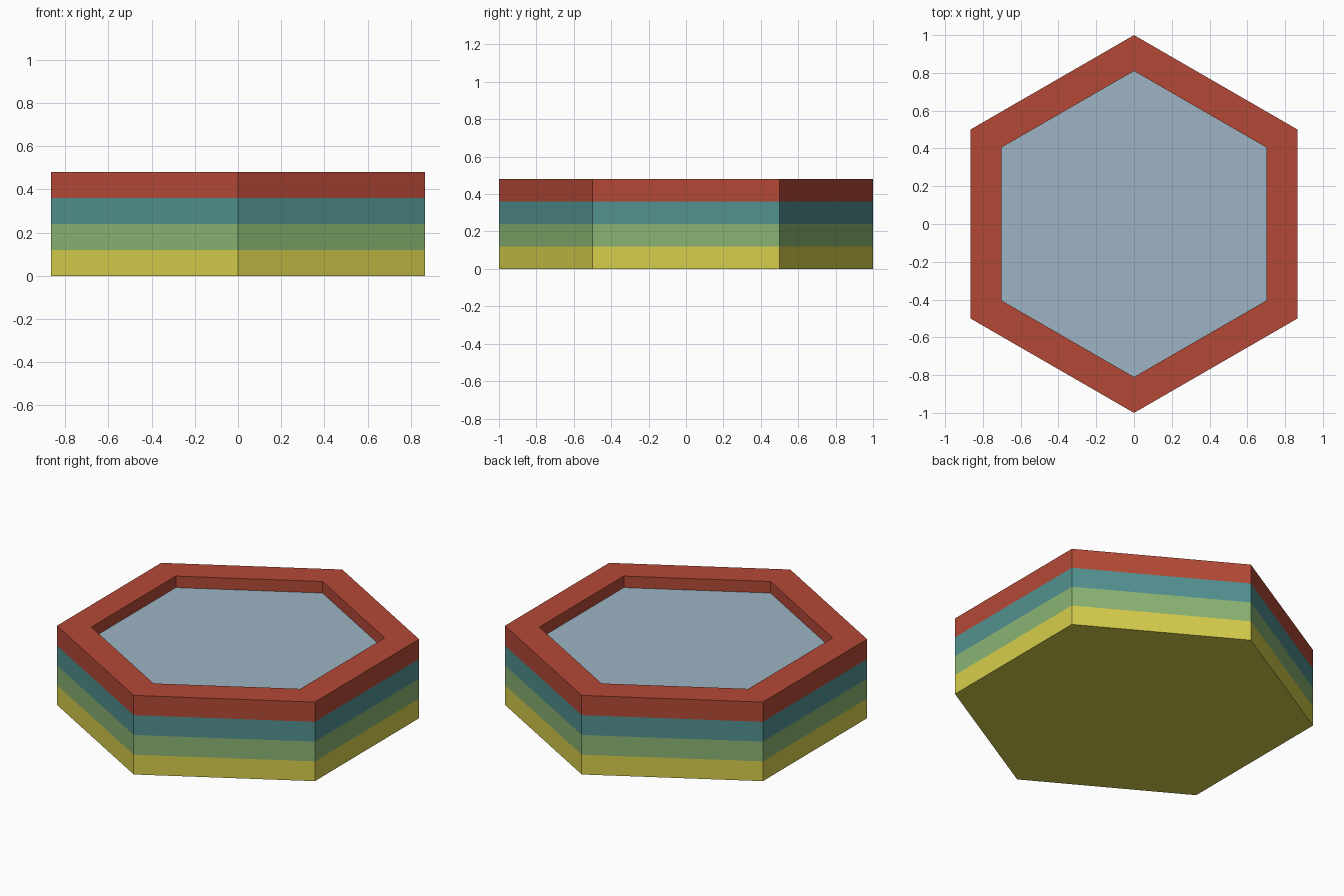
import bpy, bmesh, math

if "Cube" in bpy.data.objects:
    bpy.data.objects.remove(bpy.data.objects["Cube"])

R_OUT, R_IN = 1.0, 0.81      # corner radii of the outer wall and the recess
LAYER, DEPTH = 0.12, 0.07    # band height and recess depth
TOP = 4 * LAYER


def material(name, rgb):
    lin = [((c / 255 + 0.055) / 1.055) ** 2.4 for c in rgb]
    m = bpy.data.materials.new(name)
    m.diffuse_color = (*lin, 1)
    m.use_nodes = True
    m.node_tree.nodes["Principled BSDF"].inputs["Base Color"].default_value = m.diffuse_color
    return m


mats = [material("yellow", (214, 206, 75)), material("green", (138, 180, 115)),
        material("teal", (83, 145, 145)), material("red", (180, 73, 55)),
        material("pale blue", (157, 180, 195))]

bm = bmesh.new()


def hexagon(radius, z):
    return [bm.verts.new((radius * math.sin(i * math.pi / 3),
                          -radius * math.cos(i * math.pi / 3), z)) for i in range(6)]


# Four coloured bands, the flat rim, the recess wall
profile = [(R_OUT, i * LAYER) for i in range(5)] + [(R_IN, TOP), (R_IN, TOP - DEPTH)]
rings = [hexagon(r, z) for r, z in profile]
for k, (a, b) in enumerate(zip(rings, rings[1:])):
    for i in range(6):
        j = (i + 1) % 6
        bm.faces.new((a[i], a[j], b[j], b[i])).material_index = min(k, 3)

# Underside and recessed floor
bm.faces.new(rings[0][::-1]).material_index = 0
bm.faces.new(rings[-1]).material_index = 4

bmesh.ops.recalc_face_normals(bm, faces=bm.faces)
mesh = bpy.data.meshes.new("layered_hex_tile")
bm.to_mesh(mesh)
bm.free()
for m in mats:
    mesh.materials.append(m)
bpy.context.collection.objects.link(bpy.data.objects.new("layered_hex_tile", mesh))
